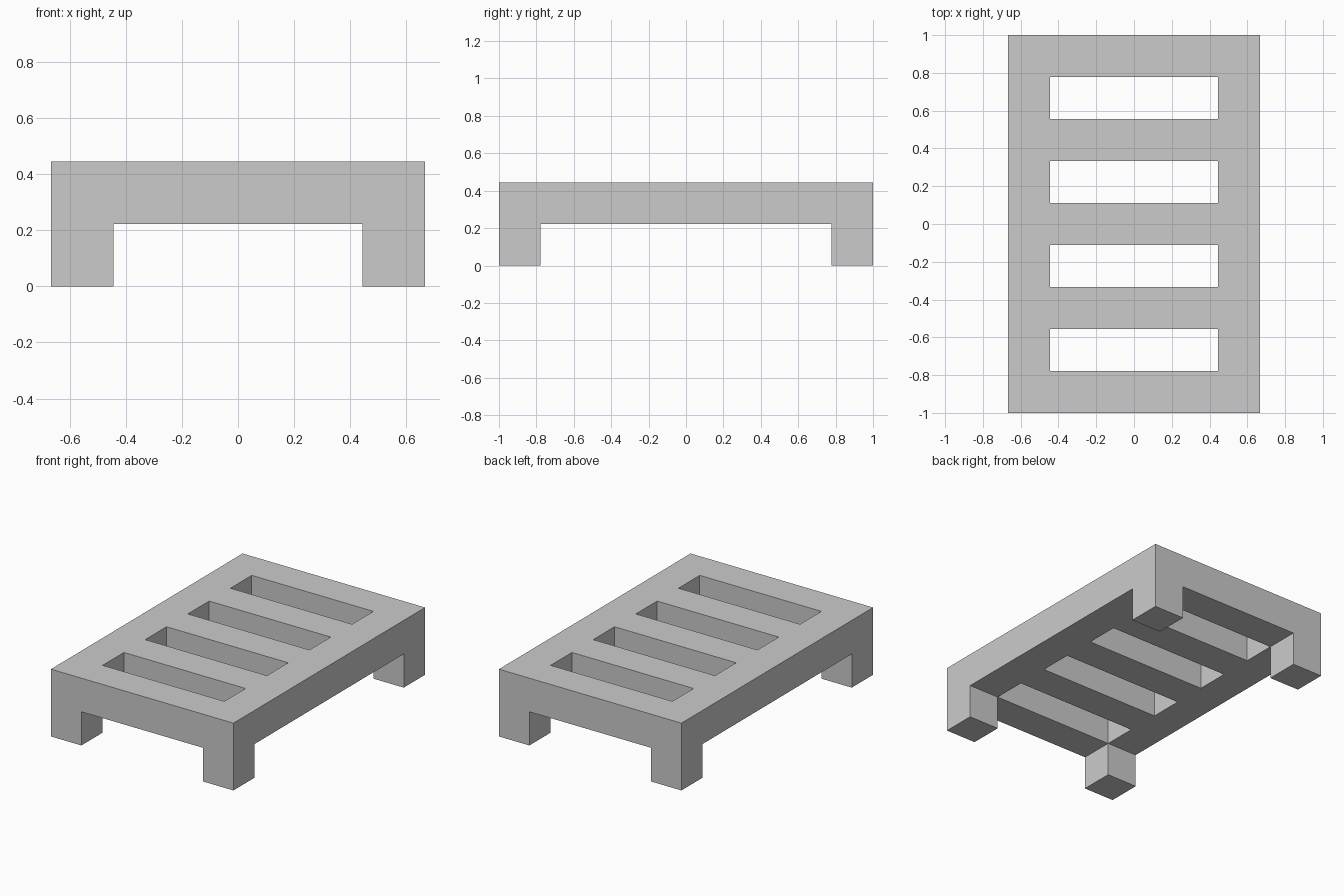
import bpy, bmesh

if "Cube" in bpy.data.objects:
    bpy.data.objects.remove(bpy.data.objects["Cube"])

U = 2 / 9                                   # module: slat, gap, leg and deck thickness
XS = [-3 * U, -2 * U, 2 * U, 3 * U]         # side rail, slat span, side rail
YS = [-1 + i * U for i in range(10)]        # alternating slats and gaps
ZS = [0, U, 2 * U]                          # leg layer, deck layer


def solid(i, j, k):
    if not (0 <= i < 3 and 0 <= j < 9 and 0 <= k < 2):
        return False
    if k == 0:                              # four corner legs
        return i != 1 and j in (0, 8)
    return i != 1 or j % 2 == 0             # rails and slats


bm = bmesh.new()
# Slatted deck and legs as one welded shell: keep only the exposed cell walls
for i in range(3):
    for j in range(9):
        for k in range(2):
            if not solid(i, j, k):
                continue
            cell = (i, j, k)
            for axis in range(3):
                for side in (0, 1):
                    near = list(cell)
                    near[axis] += 2 * side - 1
                    if solid(*near):
                        continue
                    corners = []
                    for a, b in ((0, 0), (1, 0), (1, 1), (0, 1)):
                        c = list(cell)
                        c[axis] += side
                        c[(axis + 1) % 3] += a
                        c[(axis + 2) % 3] += b
                        corners.append(bm.verts.new((XS[c[0]], YS[c[1]], ZS[c[2]])))
                    bm.faces.new(corners if side else corners[::-1])

bmesh.ops.remove_doubles(bm, verts=bm.verts[:], dist=1e-4)

mesh = bpy.data.meshes.new("slatted_platform")
bm.to_mesh(mesh)
bm.free()
platform = bpy.data.objects.new("slatted_platform", mesh)
bpy.context.collection.objects.link(platform)
